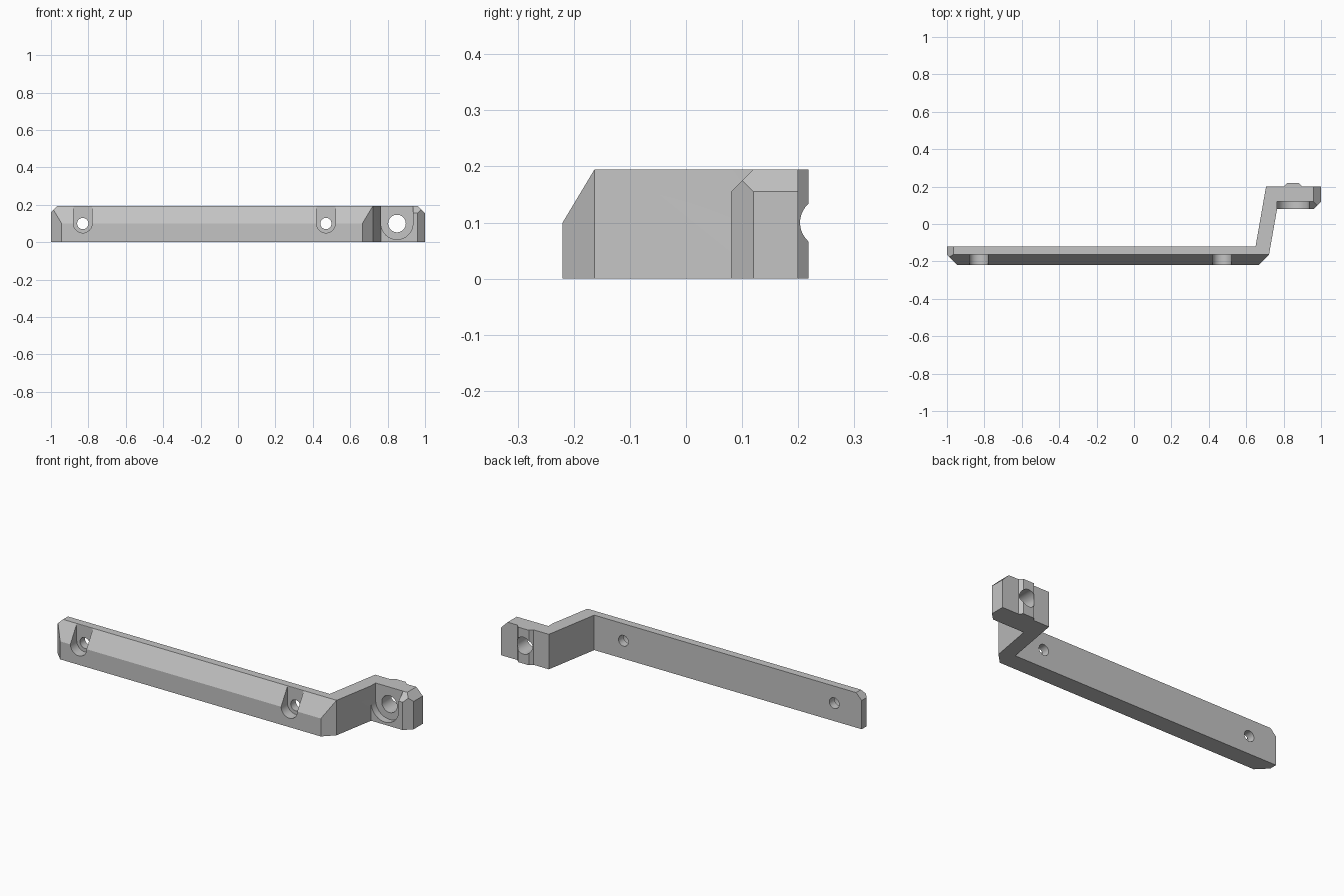
import bpy, bmesh, math
from mathutils import Vector

old = bpy.data.objects.get("Cube")
if old:
    bpy.data.objects.remove(old, do_unlink=True)

grey = bpy.data.materials.new("plain grey")
grey.use_nodes = True
colour = (0.55, 0.55, 0.55, 1)
grey.diffuse_color = colour
grey.node_tree.nodes["Principled BSDF"].inputs["Base Color"].default_value = colour

HEIGHT = 0.195
MID = 0.1


def prism(name, points, sweep):
    """Extrude a closed loop of 3D points along the sweep vector."""
    bm = bmesh.new()
    face = bm.faces.new([bm.verts.new(p) for p in points])
    ext = bmesh.ops.extrude_face_region(bm, geom=[face])
    moved = [g for g in ext["geom"] if isinstance(g, bmesh.types.BMVert)]
    bmesh.ops.translate(bm, verts=moved, vec=Vector(sweep))
    bmesh.ops.recalc_face_normals(bm, faces=bm.faces)
    mesh = bpy.data.meshes.new(name)
    bm.to_mesh(mesh)
    bm.free()
    mesh.materials.append(grey)
    obj = bpy.data.objects.new(name, mesh)
    bpy.context.collection.objects.link(obj)
    return obj


def slice_off(obj, point, normal):
    """Bevel a corner by removing everything on the normal's side of a plane."""
    bm = bmesh.new()
    bm.from_mesh(obj.data)
    geom = bm.verts[:] + bm.edges[:] + bm.faces[:]
    cut = bmesh.ops.bisect_plane(bm, geom=geom, plane_co=point, plane_no=normal,
                                 clear_outer=True, dist=1e-6)
    edges = [g for g in cut["geom_cut"] if isinstance(g, bmesh.types.BMEdge)]
    bmesh.ops.holes_fill(bm, edges=edges, sides=0)
    bmesh.ops.recalc_face_normals(bm, faces=bm.faces)
    bm.to_mesh(obj.data)
    bm.free()


def carve(obj, cutter):
    bpy.context.view_layer.objects.active = obj
    mod = obj.modifiers.new("carve", "BOOLEAN")
    mod.operation = "DIFFERENCE"
    mod.solver = "EXACT"
    mod.object = cutter
    bpy.ops.object.modifier_apply(modifier=mod.name)
    bpy.data.objects.remove(cutter, do_unlink=True)


def arc(x, y, radius, start, end, steps):
    angles = [start + (end - start) * i / steps for i in range(steps + 1)]
    return [(x + radius * math.cos(a), y, MID + radius * math.sin(a)) for a in angles]


def screw_hole(obj, x, radius, seat_radius, y_front, y_seat, y_back):
    """Round through hole with a screw seat that is open towards the top."""
    seat = arc(x, y_front, seat_radius, math.pi, 2 * math.pi, 24)
    seat += [(x + seat_radius, y_front, 0.3), (x - seat_radius, y_front, 0.3)]
    carve(obj, prism("seat_cutter", seat, (0, y_seat - y_front, 0)))
    ring = arc(x, y_front, radius, 0, 2 * math.pi, 40)[:-1]
    carve(obj, prism("hole_cutter", ring, (0, y_back - y_front, 0)))


# Bar, slanted arm and end block with its back ridge, as one plan outline
outline = [(-1, -0.12), (-1, -0.163), (-0.943, -0.22), (0.665, -0.22),
           (0.722, -0.163), (0.765, 0.08), (0.96, 0.08), (1, 0.12), (1, 0.2),
           (0.9, 0.2), (0.883, 0.218), (0.817, 0.218), (0.8, 0.2),
           (0.706, 0.2), (0.65, -0.12)]
bracket = prism("offset_bracket", [(x, y, 0) for x, y in outline], (0, 0, HEIGHT))

# Sloped front of the bar and bevelled top corners at both ends
slice_off(bracket, (0, -0.163, HEIGHT), (0, -0.095, 0.057))
slice_off(bracket, (-1, 0, 0.16), (-1, 0, 1))
slice_off(bracket, (1, 0, 0.155), (1, 0, 1))

# Bevelled top front edge of the end block
wedge = [(0.8, 0.06, 0.135), (0.8, 0.06, 0.25), (0.8, 0.175, 0.25)]
carve(bracket, prism("wedge_cutter", wedge, (0.3, 0, 0)))

# Two small screw holes in the bar and a large one in the block
for x in (-0.83, 0.47):
    screw_hole(bracket, x, 0.03, 0.05, -0.3, -0.164, 0)
screw_hole(bracket, 0.85, 0.047, 0.085, 0.05, 0.12, 0.3)

bpy.ops.object.select_all(action="DESELECT")
bracket.select_set(True)
bpy.context.view_layer.objects.active = bracket
bpy.ops.object.shade_smooth_by_angle(angle=math.radians(25))
